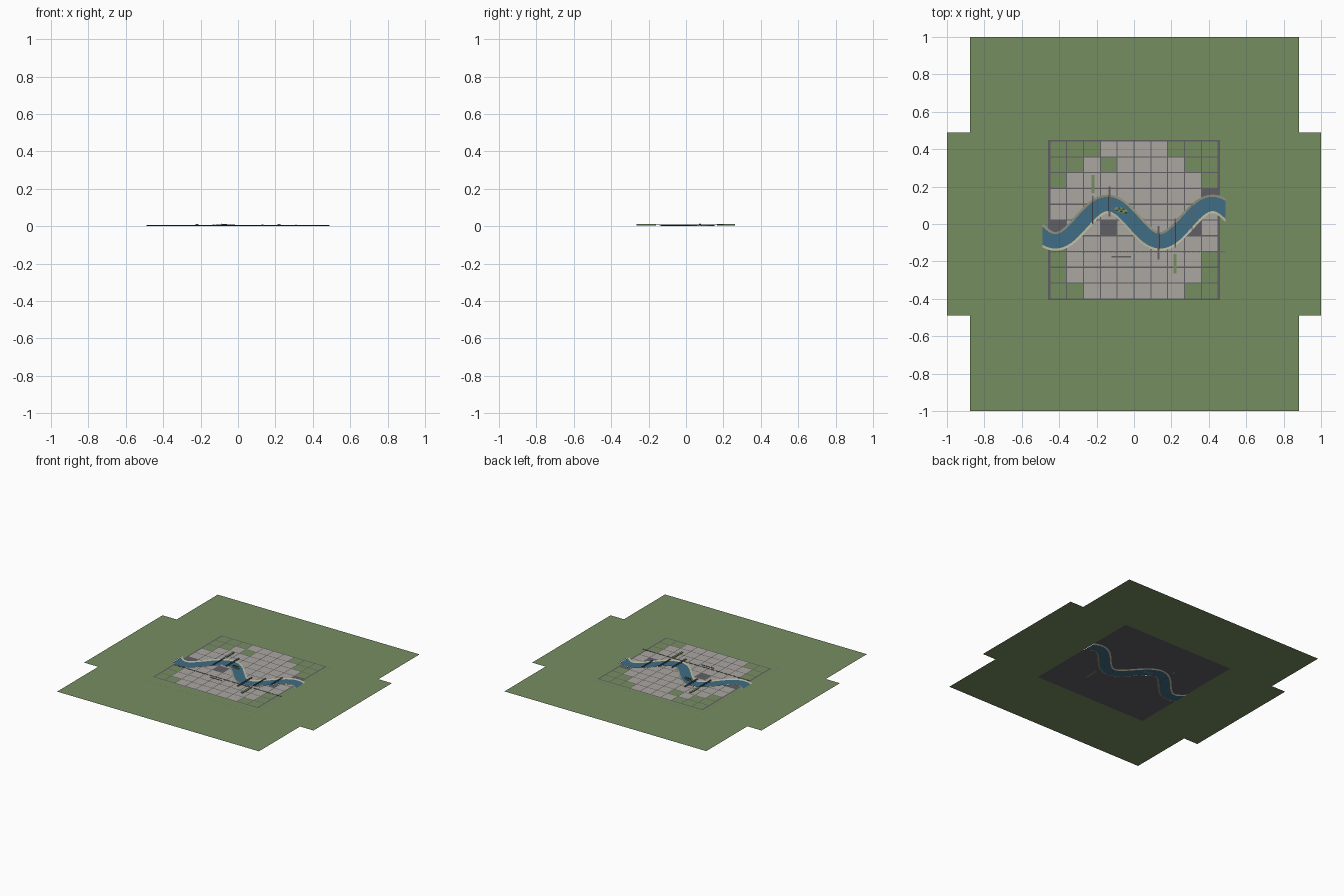
import bpy, bmesh, math, random

if "Cube" in bpy.data.objects:
    bpy.data.objects.remove(bpy.data.objects["Cube"])
random.seed(3)

GROUND, WATER = 0.005, 0.001
BANK, SHORE, EDGE = 0.050, 0.038, 0.488


def material(name, rgb):
    m = bpy.data.materials.new(name)
    m.diffuse_color = (*rgb, 1)
    m.use_nodes = True
    m.node_tree.nodes["Principled BSDF"].inputs["Base Color"].default_value = m.diffuse_color
    return m


GREEN = material("grass", (0.18, 0.27, 0.12))
STONE = material("pavement", (0.41, 0.39, 0.36))
ROAD = material("asphalt", (0.115, 0.115, 0.13))
BLUE = material("water", (0.05, 0.155, 0.24))
SAND = material("bank", (0.45, 0.44, 0.31))
DARK = material("dark_stone", (0.12, 0.12, 0.12))
LEAF = material("foliage", (0.07, 0.15, 0.05))


def finish(name, bm, mat):
    bmesh.ops.remove_doubles(bm, verts=bm.verts, dist=1e-6)
    me = bpy.data.meshes.new(name)
    bm.to_mesh(me)
    bm.free()
    me.materials.append(mat)
    ob = bpy.data.objects.new(name, me)
    bpy.context.collection.objects.link(ob)
    return ob


def face(bm, pts):
    bm.faces.new([bm.verts.new(p) for p in pts])


def rect(bm, x0, x1, y0, y1, z):
    face(bm, [(x0, y0, z), (x1, y0, z), (x1, y1, z), (x0, y1, z)])


def box(bm, x0, x1, y0, y1, z0, z1):
    v = bmesh.ops.create_cube(bm, size=1)["verts"]
    for p in v:
        p.co = (x1 if p.co.x > 0 else x0, y1 if p.co.y > 0 else y0,
                z1 if p.co.z > 0 else z0)


# River course: a sine wave with parallel offset edges
K = math.pi / 0.28


def offset_curve(d):
    pts = []
    for i in range(241):
        t = -0.6 + i * 0.005
        s = -0.1 * K * math.cos(K * t)
        n = math.hypot(1, s)
        pts.append((t - d * s / n, 0.007 - 0.1 * math.sin(K * t) + d / n))
    return pts


CURVES = {d: offset_curve(d) for d in (BANK, -BANK, SHORE, -SHORE)}


def edge(x, d):
    pts = CURVES[d]
    for (xa, ya), (xb, yb) in zip(pts, pts[1:]):
        if xa <= x <= xb:
            return ya + (yb - ya) * (x - xa) / (xb - xa)


def clipped(bm, x0, x1, y0, y1, z, n=8):
    """Flat panel with the river corridor cut away."""
    xs = [x0 + (x1 - x0) * i / n for i in range(n + 1)]
    up = [edge(x, BANK) for x in xs]
    lo = [edge(x, -BANK) for x in xs]
    if max(up) <= y0 or min(lo) >= y1:
        rect(bm, x0, x1, y0, y1, z)
        return
    for i in range(n):
        a, b = xs[i], xs[i + 1]
        ua, ub = (min(max(u, y0), y1) for u in up[i:i + 2])
        la, lb = (min(max(l, y0), y1) for l in lo[i:i + 2])
        if min(ua, ub) < y1 - 1e-4:
            face(bm, [(a, ua, z), (b, ub, z), (b, y1 + 1e-5, z), (a, y1 + 1e-5, z)])
        if max(la, lb) > y0 + 1e-4:
            face(bm, [(a, y0 - 1e-5, z), (b, y0 - 1e-5, z), (b, lb, z), (a, la, z)])


# Surrounding countryside
bm = bmesh.new()
for y0, y1 in ((-1, -0.488), (0.488, 1)):
    rect(bm, -0.877, 0.883, y0, y1, GROUND)
for x0, x1 in ((-1, -EDGE), (EDGE, 1)):
    rect(bm, x0, x1, -0.488, 0.488, GROUND)
finish("countryside", bm, GREEN)

# Asphalt base on both sides of the river
bm = bmesh.new()
clipped(bm, -EDGE, EDGE, -0.488, 0.488, GROUND, 96)
finish("asphalt_base", bm, ROAD)

# Water and sloping banks
water, banks = bmesh.new(), bmesh.new()
for i in range(96):
    a, b = (-EDGE + 2 * EDGE * j / 96 for j in (i, i + 1))
    face(water, [(a, edge(a, -SHORE), WATER), (b, edge(b, -SHORE), WATER),
                 (b, edge(b, SHORE), WATER), (a, edge(a, SHORE), WATER)])
    for s in (1, -1):
        face(banks, [(a, edge(a, s * SHORE), WATER), (b, edge(b, s * SHORE), WATER),
                     (b, edge(b, s * BANK), GROUND + .001), (a, edge(a, s * BANK), GROUND + .001)])
finish("river_water", water, BLUE)
finish("river_banks", banks, SAND)

# City blocks, with lawns in the corners, separated by streets
DX, DY, TOP = 0.09, 0.0843, GROUND + 0.0008
FIRST_LAST = [(3, 6), (2, 7), (1, 8), (0, 8), (0, 9), (0, 9), (1, 9), (1, 8), (1, 8), (2, 7)]
BARE = {(3, 9), (5, 0), (5, 3), (5, 8)}
blocks, lawns = bmesh.new(), bmesh.new()
for r in range(10):
    y1 = 0.443 - r * DY
    for c in range(10):
        if (r, c) in BARE:
            continue
        x0 = -0.45 + c * DX
        paved = FIRST_LAST[r][0] <= c <= FIRST_LAST[r][1] and (r, c) != (1, 3)
        clipped(blocks if paved else lawns, x0 + 0.003, x0 + DX - 0.003,
                y1 - DY + 0.003, y1 - 0.003, TOP)
# Green belt around the ring road
for x0, x1 in ((-EDGE, -0.459), (0.459, EDGE)):
    clipped(lawns, x0, x1, -0.488, 0.488, TOP)
for y0, y1 in ((-0.488, -0.406), (0.449, 0.488)):
    rect(lawns, -0.459, 0.459, y0, y1, TOP)
finish("city_blocks", blocks, STONE)
finish("lawns", lawns, GREEN)

# Raised green promenades
bm = bmesh.new()
for x, y0, y1 in ((-0.22, 0.165, 0.262), (0.22, -0.265, -0.16)):
    box(bm, x - 0.008, x + 0.008, y0, y1, GROUND, 0.011)
finish("promenades", bm, GREEN)

# Bridges: deck, parapets and piers
bm = bmesh.new()
for x, y0, y1, w in ((-0.22, 0.0, 0.15, 0.003), (-0.13, 0.04, 0.2, 0.005),
                     (0.13, -0.19, -0.01, 0.005), (0.22, -0.125, 0.03, 0.003),
                     (0.31, -0.03, 0.11, 0.003)):
    box(bm, x - w, x + w, y0, y1, 0.0065, 0.0085)
    for s in (-1, 1):
        box(bm, x + s * w - 0.0006, x + s * w + 0.0006, y0, y1, 0.0085, 0.0105)
    for i in range(1, 5):
        y = y0 + (y1 - y0) * i / 5
        if edge(x, -SHORE) < y < edge(x, SHORE):
            box(bm, x - w, x + w, y - 0.002, y + 0.002, 0, 0.0065)
finish("bridges", bm, ROAD)

# Railway: track bed with sleepers, and a long station roof
bm = bmesh.new()
for s in (-1, 1):
    box(bm, -0.45, EDGE, -0.15 + s * 0.0015 - 0.0004, -0.15 + s * 0.0015 + 0.0004, 0.0058, 0.0068)
for i in range(78):
    x = -0.446 + i * 0.012
    box(bm, x, x + 0.005, -0.153, -0.147, 0.0056, 0.0062)
box(bm, -0.12, -0.015, -0.178, -0.172, GROUND, 0.008)
finish("railway", bm, ROAD)

# River island with a stone hall and trees
cx, cy, ang = -0.07, 0.075, -0.25
bm = bmesh.new()
ring = []
for i in range(16):
    t = math.tau * i / 16
    u, v = 0.036 * math.cos(t), 0.014 * math.sin(t)
    ring.append(bm.verts.new((cx + u * math.cos(ang) - v * math.sin(ang),
                              cy + u * math.sin(ang) + v * math.cos(ang), WATER)))
f = bm.faces.new(ring)
ext = bmesh.ops.extrude_face_region(bm, geom=[f])["geom"]
for g in ext:
    if isinstance(g, bmesh.types.BMVert):
        g.co.z = 0.006
finish("island", bm, GREEN)

bm = bmesh.new()
box(bm, -0.085, -0.06, 0.071, 0.079, 0.006, 0.012)
for y in (0.0705, 0.0765):
    box(bm, -0.089, -0.085, y, y + 0.003, 0.006, 0.016)
finish("island_hall", bm, DARK)

bm = bmesh.new()
for i in range(10):
    u = -0.024 + i * 0.006
    p = bmesh.ops.create_icosphere(bm, subdivisions=1, radius=0.0025)["verts"]
    bmesh.ops.translate(bm, verts=p, vec=(cx + u, cy - u * 0.25 + random.choice((-1, 1)) * 0.008, 0.008))
finish("island_trees", bm, LEAF)
